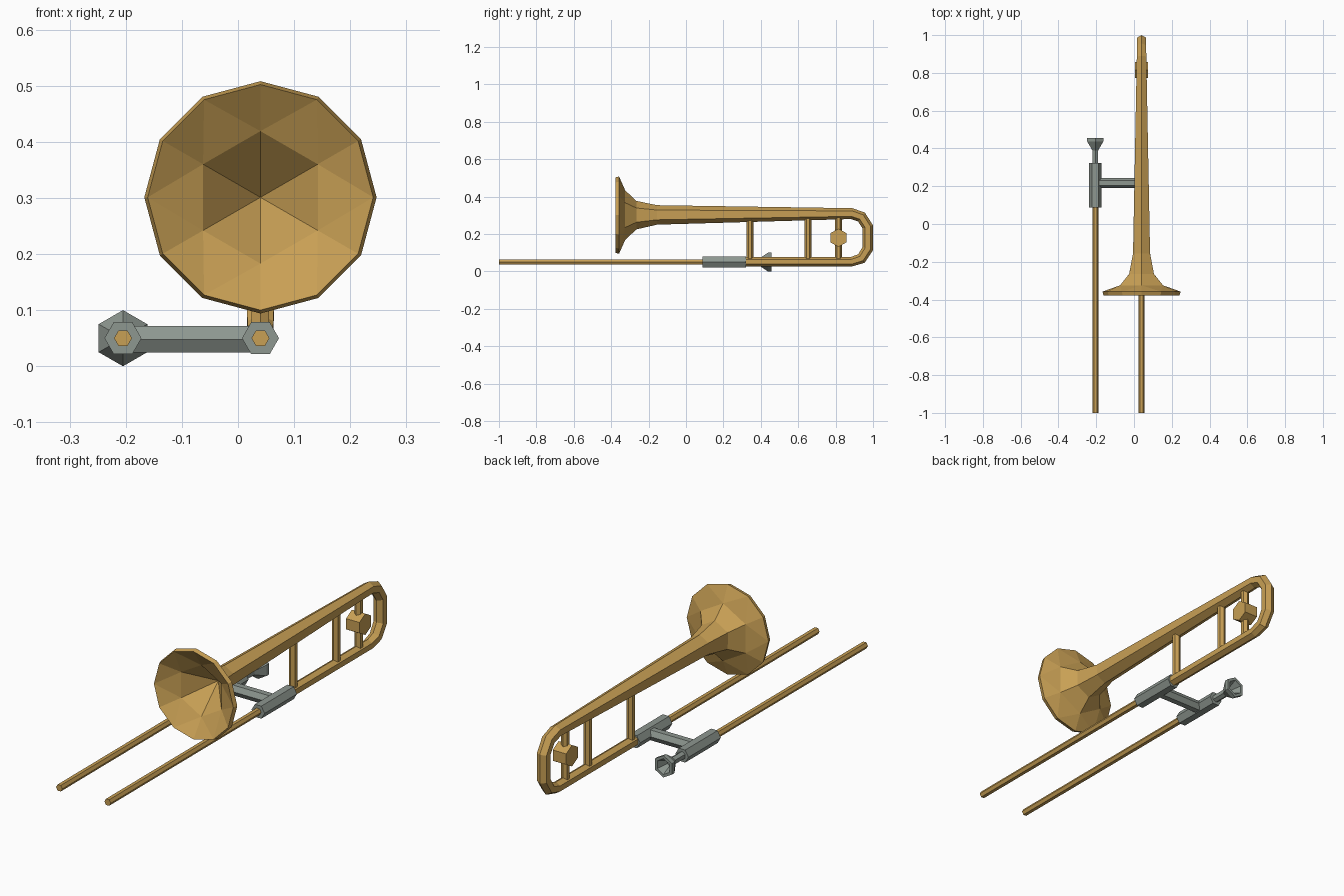
import bpy, bmesh, math
from mathutils import Vector

if "Cube" in bpy.data.objects:
    bpy.data.objects.remove(bpy.data.objects["Cube"])

X, Y, Z = Vector((1, 0, 0)), Vector((0, 1, 0)), Vector((0, 0, 1))
HORN_X, SIDE_X, SLIDE_Z = 0.04, -0.205, 0.05


def material(name, rgb):
    m = bpy.data.materials.new(name)
    m.diffuse_color = (*rgb, 1)
    m.use_nodes = True
    m.node_tree.nodes["Principled BSDF"].inputs["Base Color"].default_value = m.diffuse_color
    return m


brass = material("brass", (0.58, 0.35, 0.09))
steel = material("grey steel", (0.27, 0.31, 0.28))


def ring(bm, center, u, v, sides=6):
    """Ring of vertices starting on u and turning towards v."""
    return [bm.verts.new(center + u * math.cos(a) + v * math.sin(a))
            for a in (2 * math.pi * i / sides for i in range(sides))]


def bridge(bm, a, b):
    n = len(a)
    for i in range(n):
        bm.faces.new((a[i], a[(i + 1) % n], b[(i + 1) % n], b[i]))


def finish(bm, name, mat):
    bmesh.ops.recalc_face_normals(bm, faces=bm.faces)
    me = bpy.data.meshes.new(name)
    bm.to_mesh(me)
    bm.free()
    me.materials.append(mat)
    ob = bpy.data.objects.new(name, me)
    bpy.context.collection.objects.link(ob)
    return ob


def rod(name, mat, start, axis, profile, u):
    """Six-sided turned part: profile of (distance, radius) along axis."""
    bm = bmesh.new()
    v = axis.cross(u)
    rings = [ring(bm, Vector(start) + axis * d, u * r, v * r) for d, r in profile]
    for a, b in zip(rings, rings[1:]):
        bridge(bm, a, b)
    bm.faces.new(rings[0])
    bm.faces.new(rings[-1])
    return finish(bm, name, mat)


def flare(bm, wide, narrow):
    """Join a twelve-sided ring to a six-sided one with triangles."""
    for j in range(6):
        a, b, c = wide[2 * j], wide[2 * j + 1], wide[(2 * j + 2) % 12]
        p, q = narrow[j], narrow[(j + 1) % 6]
        for tri in ((a, b, p), (b, q, p), (b, c, q)):
            bm.faces.new(tri)


# Bell, tapering tube, tuning bend and lower tube as one swept horn: (y, z, radius)
path = [(-0.325, 0.301, 0.132), (-0.265, 0.301, 0.076), (-0.155, 0.302, 0.052),
        (0.885, 0.309, 0.029), (0.938, 0.291, 0.028), (0.972, 0.238, 0.028),
        (0.972, 0.122, 0.028), (0.938, 0.069, 0.027), (0.885, 0.052, 0.025),
        (0.31, 0.052, 0.025)]
pts = [Vector((HORN_X, y, z)) for y, z, r in path]
bm = bmesh.new()
rings = []
for i, (p, (_, _, r)) in enumerate(zip(pts, path)):
    t0 = (p - pts[i - 1]).normalized() if i else Y
    t1 = (pts[i + 1] - p).normalized() if i < len(pts) - 1 else t0
    t = (t0 + t1).normalized()
    rings.append(ring(bm, p, X.cross(t) * (r / t.dot(t0)), X * r))
for a, b in zip(rings, rings[1:]):
    bridge(bm, a, b)
bm.faces.new(rings[-1])


def bell_ring(y, r, n):
    return ring(bm, Vector((HORN_X, y, 0.301)), Z * r, X * r, n)


rim_back, rim_front = bell_ring(-0.358, 0.207, 12), bell_ring(-0.378, 0.201, 12)
throat = bell_ring(-0.322, 0.118, 6)
flare(bm, rim_back, rings[0])
bridge(bm, rim_back, rim_front)
flare(bm, rim_front, throat)
apex = bm.verts.new((HORN_X, -0.2, 0.301))
for j in range(6):
    bm.faces.new((throat[j], throat[(j + 1) % 6], apex))
finish(bm, "horn", brass)

# Slide tubes and their grips
for side, x in (("right", HORN_X), ("left", SIDE_X)):
    rod(side + "_slide_tube", brass, (x, -1, SLIDE_Z), Y, [(0, 0.016), (1.2, 0.016)], X)
    rod(side + "_grip", steel, (x, 0.088, SLIDE_Z), Y, [(0, 0.033), (0.234, 0.033)], X)

# Crossbar between the grips
rod("crossbar", steel, (SIDE_X, 0.217, 0.048), X, [(0, 0.027), (HORN_X - SIDE_X, 0.027)], Y)

# Upright braces
for n, y in enumerate((0.342, 0.652, 0.815)):
    rod(f"brace_{n + 1}", brass, (HORN_X, y, 0.06), Z, [(0, 0.018), (0.235, 0.018)], Y)

# Balance weight on the rear brace
rod("balance_weight", brass, (HORN_X - 0.034, 0.815, 0.18), X, [(0, 0.049), (0.068, 0.049)], Z)

# Mouthpiece: stem, cup, rim and hollow
rod("mouthpiece", steel, (SIDE_X, 0.3, SLIDE_Z), Y,
    [(0, 0.018), (0.09, 0.018), (0.138, 0.05), (0.156, 0.05), (0.156, 0.036), (0.11, 0.014)], Z)
